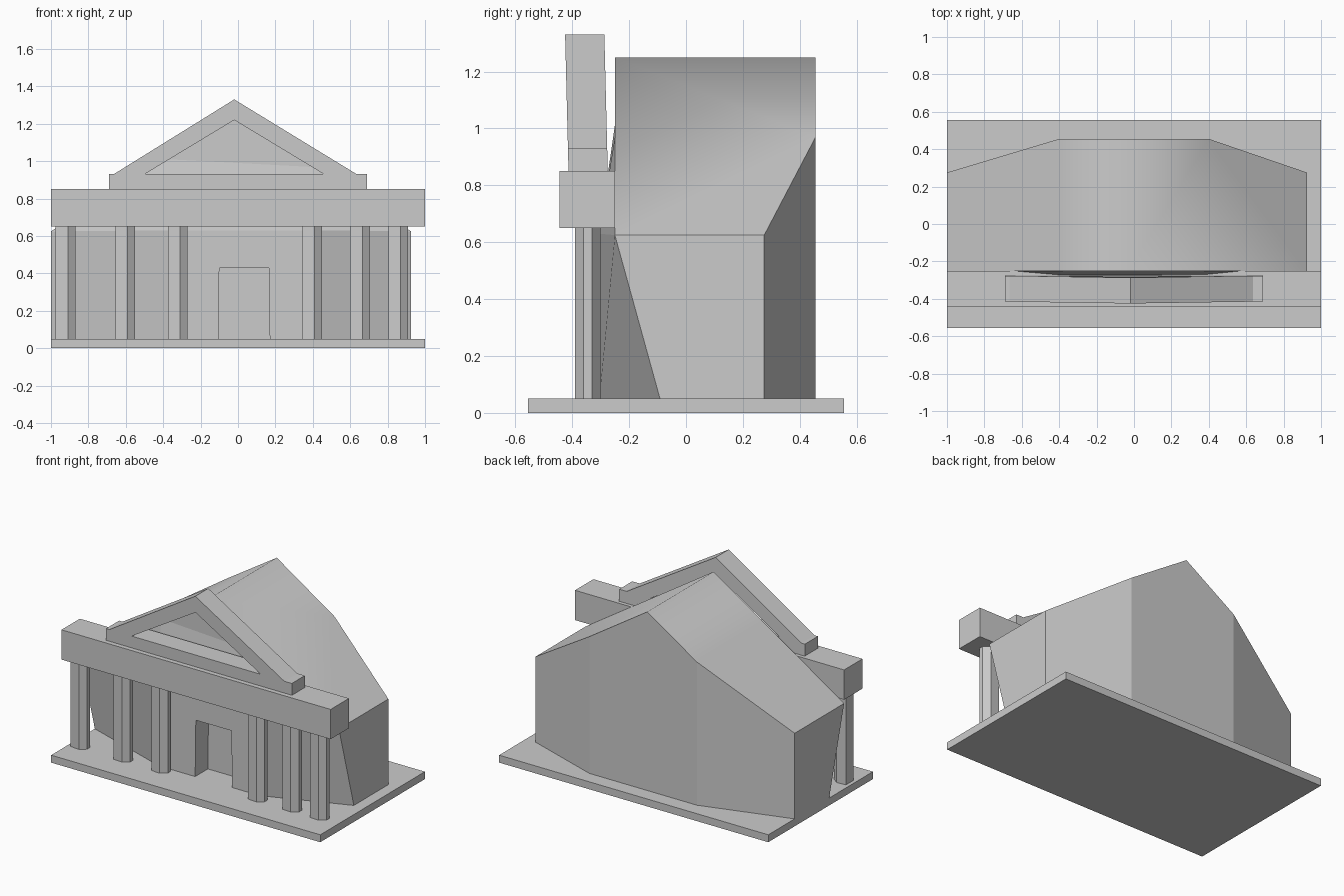
import bpy, bmesh

if "Cube" in bpy.data.objects:
    bpy.data.objects.remove(bpy.data.objects["Cube"])


def mesh_object(name, verts, faces, smooth=()):
    mesh = bpy.data.meshes.new(name)
    mesh.from_pydata(verts, [], faces)
    bm = bmesh.new()
    bm.from_mesh(mesh)
    bmesh.ops.recalc_face_normals(bm, faces=bm.faces)
    bm.to_mesh(mesh)
    bm.free()
    for i in smooth:
        mesh.polygons[i].use_smooth = True
    obj = bpy.data.objects.new(name, mesh)
    bpy.context.collection.objects.link(obj)
    return obj


def prism(name, outline, lo, hi, axis="z"):
    """Extrude an outline along z (xy outline) or y (xz outline)."""
    n = len(outline)
    put = (lambda a, b, h: (a, b, h)) if axis == "z" else (lambda a, b, h: (a, h, b))
    verts = [put(a, b, h) for h in (lo, hi) for a, b in outline]
    faces = [list(range(n)), list(range(n, 2 * n))]
    faces += [(i, (i + 1) % n, n + (i + 1) % n, n + i) for i in range(n)]
    return mesh_object(name, verts, faces)


def box(name, x0, x1, y0, y1, z0, z1):
    return prism(name, [(x0, y0), (x1, y0), (x1, y1), (x0, y1)], z0, z1)


def cut(obj, cutter):
    mod = obj.modifiers.new("cut", "BOOLEAN")
    mod.operation = "DIFFERENCE"
    mod.solver = "EXACT"
    mod.object = cutter
    cutter.hide_render = True
    cutter.hide_viewport = True


# base slab and the beam over the columns
box("base_slab", -1, 1, -0.555, 0.555, 0, 0.05)
box("front_beam", -1, 1, -0.445, -0.25, 0.65, 0.85)

# hall: chamfered back, leaning front corners, gabled roof
RIDGE_X, RIDGE_Z, EAVE_Z, FLOOR = -0.03, 1.25, 0.625, 0.045


def half(outer):
    s = 1 if outer > 0 else -1
    mid_z = RIDGE_Z - (RIDGE_Z - EAVE_Z) * (0.4 * s - RIDGE_X) / (outer - RIDGE_X)
    return [(0.37 * s, -0.305, FLOOR), (outer, -0.09, FLOOR),
            (outer, 0.275, FLOOR), (0.4 * s, 0.455, FLOOR),
            (0.37 * s, -0.305, 0.63), (outer, -0.25, EAVE_Z),
            (outer, 0.275, EAVE_Z), (0.4 * s, 0.455, mid_z),
            (0.4 * s, -0.25, mid_z)]


verts = half(0.925) + half(-1.0)
verts += [(RIDGE_X, -0.25, RIDGE_Z), (RIDGE_X, 0.455, RIDGE_Z)]
faces = []
for o in (0, 9):
    faces += [[o + 5, o + 6, o + 7, 19, 18, o + 8],          # roof slope
              [o + 1, o + 2, o + 6, o + 5],                  # side wall
              [o, o + 1, o + 5, o + 4], [o + 4, o + 5, o + 8],  # front corner
              [o + 2, o + 3, o + 7, o + 6]]                  # back corner
faces += [[0, 9, 13, 4], [4, 13, 17, 8], [8, 17, 18],        # front
          [3, 12, 16, 19, 7],                                # back
          [0, 1, 2, 3, 12, 11, 10, 9]]                       # underside
hall = mesh_object("hall", verts, faces, smooth=(0, 5))

# recessed doorway
cut(hall, prism("doorway_cutter",
                [(-0.105, 0.05), (0.17, 0.05), (0.165, 0.43), (-0.1, 0.43)],
                -0.5, -0.17, "y"))

# open triangular pediment, leaning slightly forward
pediment = prism("pediment",
                 [(-0.69, 0.85), (0.69, 0.85), (0.69, 0.93), (0.635, 0.93),
                  (-0.02, 1.33), (-0.665, 0.93), (-0.69, 0.93)],
                 -0.413, -0.275, "y")
for v in pediment.data.vertices:
    v.co.y -= 0.025 * (v.co.z - 0.85)
cut(pediment, prism("pediment_cutter",
                    [(-0.5, 0.93), (0.46, 0.93), (-0.02, 1.22)],
                    -0.6, -0.1, "y"))

# columns: flat front with one bevelled corner
section = [(-0.065, -0.385), (0, -0.39), (0.04, -0.36), (0.04, -0.33),
           (0, -0.30), (-0.065, -0.305)]
for i, x in enumerate((-0.91, -0.59, -0.31, 0.41, 0.665, 0.87)):
    prism(f"column_{i + 1}", [(x + a, b) for a, b in section], 0.045, 0.655)
